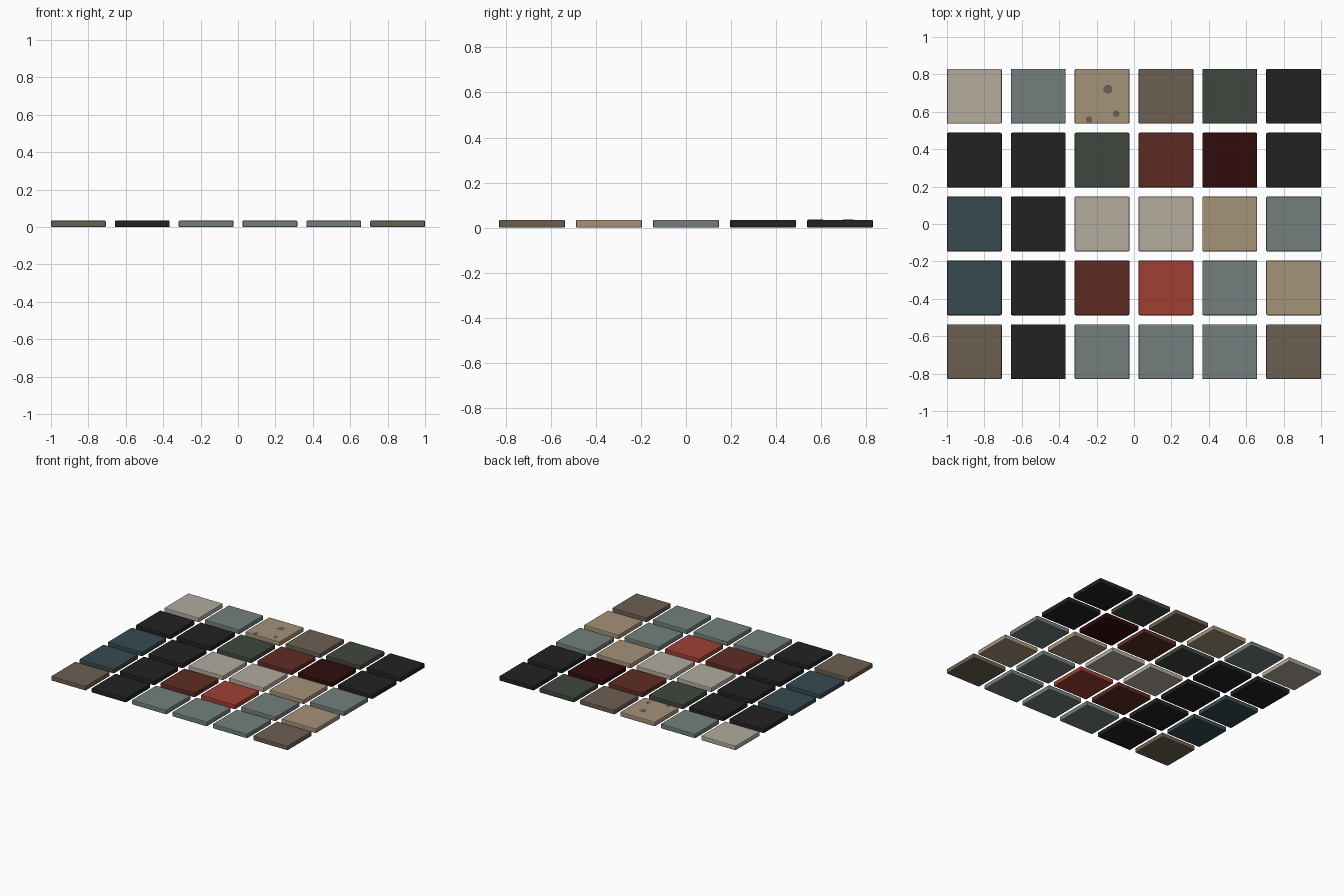
import bpy, bmesh, math

if "Cube" in bpy.data.objects:
    bpy.data.objects.remove(bpy.data.objects["Cube"])

SIZE, PITCH, HEIGHT, BEVEL = 0.293, 0.3414, 0.035, 0.006


def lin(c):
    c /= 255
    return c / 12.92 if c <= 0.04045 else ((c + 0.055) / 1.055) ** 2.4


PALETTE = {
    "C": ("cream", (178, 171, 158)),
    "G": ("blue_grey", (115, 127, 124)),
    "T": ("tan", (164, 146, 119)),
    "B": ("brown", (108, 95, 81)),
    "D": ("dark_olive_grey", (65, 70, 63)),
    "K": ("black", (34, 34, 34)),
    "R": ("rust", (94, 44, 36)),
    "M": ("maroon", (50, 12, 13)),
    "S": ("slate_teal", (54, 74, 80)),
    "E": ("red", (160, 63, 52)),
}
mats = {}
for key, (name, rgb) in PALETTE.items():
    m = bpy.data.materials.new(name)
    m.diffuse_color = (*[lin(c) for c in rgb], 1)
    m.use_nodes = True
    m.node_tree.nodes["Principled BSDF"].inputs["Base Color"].default_value = m.diffuse_color
    mats[key] = m


def add_object(name, bm, key):
    me = bpy.data.meshes.new(name)
    bm.to_mesh(me)
    bm.free()
    me.materials.append(mats[key])
    ob = bpy.data.objects.new(name, me)
    bpy.context.collection.objects.link(ob)
    return ob


# Tiles: rows listed from back to front, letters are colours
ROWS = ["CGTBDK", "KKDRMK", "SKCCTG", "SKREGT", "BKGGGB"]
for r, row in enumerate(ROWS):
    for c, key in enumerate(row):
        bm = bmesh.new()
        bmesh.ops.create_cube(bm, size=1)
        bmesh.ops.scale(bm, vec=(SIZE, SIZE, HEIGHT), verts=bm.verts)
        bmesh.ops.bevel(bm, geom=bm.edges[:], offset=BEVEL, segments=2,
                        profile=0.5, affect='EDGES')
        tile = add_object(f"tile_{r + 1}_{c + 1}", bm, key)
        tile.location = ((c - 2.5) * PITCH, (2 - r) * PITCH, HEIGHT / 2)

# Brown spots: thin plates on the tan tile at the back
for i, (x, y, rad) in enumerate([(-0.14, 0.72, 0.025), (-0.095, 0.59, 0.018),
                                 (-0.24, 0.558, 0.018)]):
    bm = bmesh.new()
    bmesh.ops.create_cone(bm, cap_ends=True, segments=8, radius1=rad,
                          radius2=rad, depth=0.002)
    spot = add_object(f"spot_{i + 1}", bm, "B")
    spot.location = (x, y, HEIGHT - 0.0004)
    spot.rotation_euler.z = math.pi / 8
